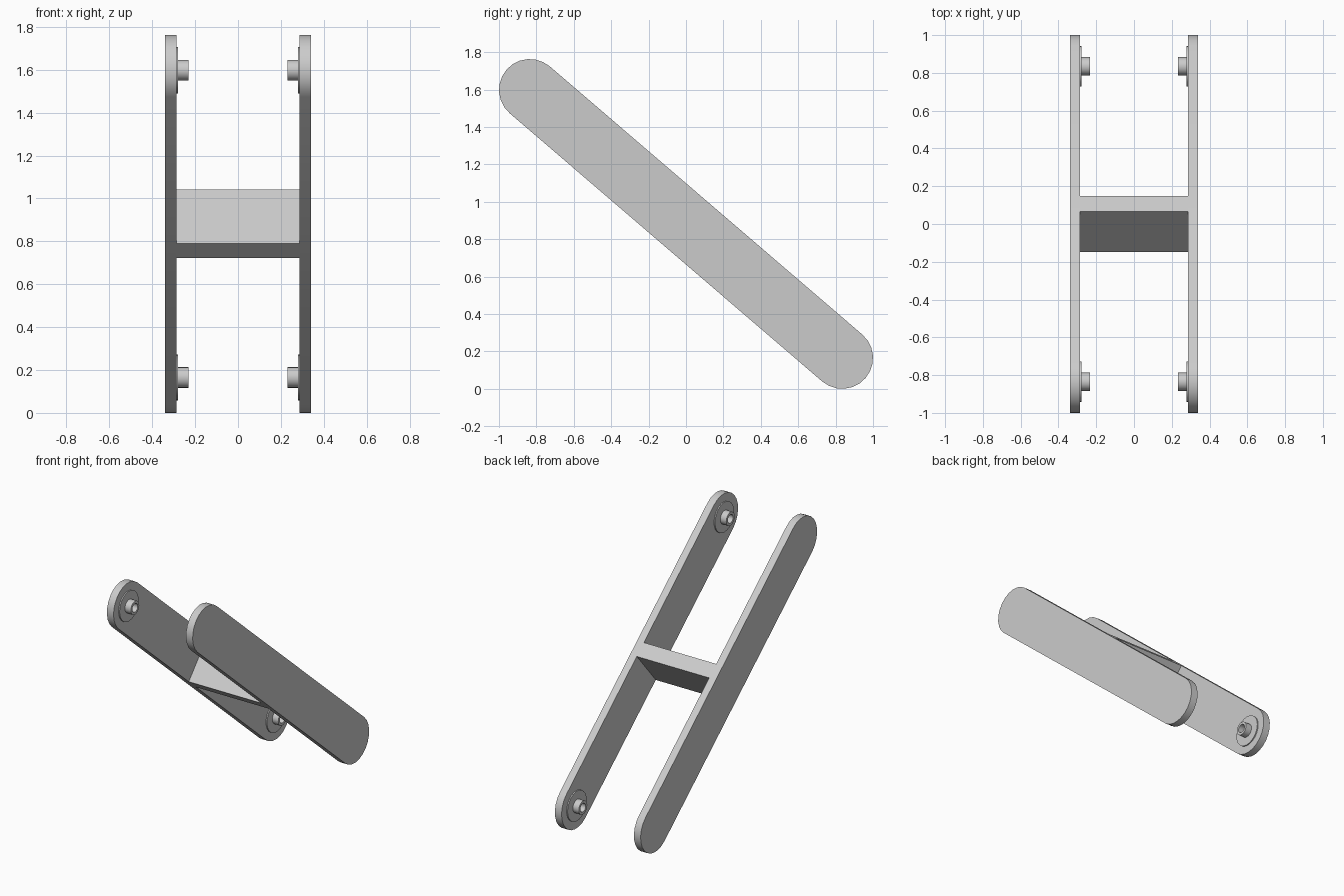
import bpy
import bmesh
import math
from mathutils import Matrix, Vector

cube = bpy.data.objects.get("Cube")
if cube:
    bpy.data.objects.remove(cube, do_unlink=True)

grey = bpy.data.materials.new("light grey")
grey.use_nodes = True
grey.diffuse_color = (0.6, 0.6, 0.6, 1)
grey.node_tree.nodes["Principled BSDF"].inputs["Base Color"].default_value = grey.diffuse_color

RADIUS = 0.165          # rounded arm end
INNER, OUTER = 0.287, 0.34
TOP = Vector((0, -0.835, 1.598))
BOTTOM = Vector((0, 0.835, 0.165))
MIDDLE = (TOP + BOTTOM) / 2
HALF = (BOTTOM - TOP).length / 2
SLOPE = math.atan2(BOTTOM.z - TOP.z, BOTTOM.y - TOP.y)
TILT = Matrix.Translation(MIDDLE) @ Matrix.Rotation(SLOPE, 4, "X")


def finish(name, bm):
    bmesh.ops.recalc_face_normals(bm, faces=bm.faces)
    mesh = bpy.data.meshes.new(name)
    bm.to_mesh(mesh)
    bm.free()
    mesh.materials.append(grey)
    obj = bpy.data.objects.new(name, mesh)
    bpy.context.collection.objects.link(obj)
    bpy.ops.object.select_all(action="DESELECT")
    obj.select_set(True)
    bpy.context.view_layer.objects.active = obj
    bpy.ops.object.shade_smooth_by_angle(angle=math.radians(35))
    return obj


def arm(name, side):
    """Long plate with two round ends."""
    bm = bmesh.new()
    steps = 12
    outline = []
    for end in (1, -1):
        for i in range(steps + 1):
            a = math.pi * (i / steps - 0.5)
            y, z = HALF + RADIUS * math.cos(a), RADIUS * math.sin(a)
            outline.append(bm.verts.new((side * INNER, end * y, end * z)))
    face = bm.faces.new(outline)
    moved = bmesh.ops.extrude_face_region(bm, geom=[face], use_keep_orig=True)
    verts = [g for g in moved["geom"] if isinstance(g, bmesh.types.BMVert)]
    bmesh.ops.translate(bm, verts=verts, vec=(side * (OUTER - INNER), 0, 0))
    bm.transform(TILT)
    finish(name, bm)


def pivot(name, side, centre):
    """Shallow washer and hollow pin, turned from one profile."""
    bm = bmesh.new()
    profile = [(INNER, 0), (INNER, 0.108), (0.279, 0.108), (0.279, 0.048),
               (0.232, 0.048), (0.232, 0.03), (0.279, 0.03), (0.279, 0)]
    points = [bm.verts.new((side * x, 0, r)) for x, r in profile]
    edges = [bm.edges.new(pair) for pair in zip(points, points[1:])]
    bmesh.ops.spin(bm, geom=points + edges, axis=(1, 0, 0), cent=(0, 0, 0),
                   angle=math.tau, steps=24, use_merge=True)
    bmesh.ops.remove_doubles(bm, verts=bm.verts, dist=0.0001)
    bm.transform(Matrix.Translation(centre))
    finish(name, bm)


for label, side in (("left", 1), ("right", -1)):
    arm(label + "_arm", side)
    pivot(label + "_upper_pivot", side, TOP)
    pivot(label + "_lower_pivot", side, BOTTOM)

# Cross plate joining the two arms
bm = bmesh.new()
bmesh.ops.create_cube(bm, size=1)
bm.transform(TILT @ Matrix.Diagonal((2 * INNER, 0.106, 2 * RADIUS, 1)))
finish("cross_plate", bm)
